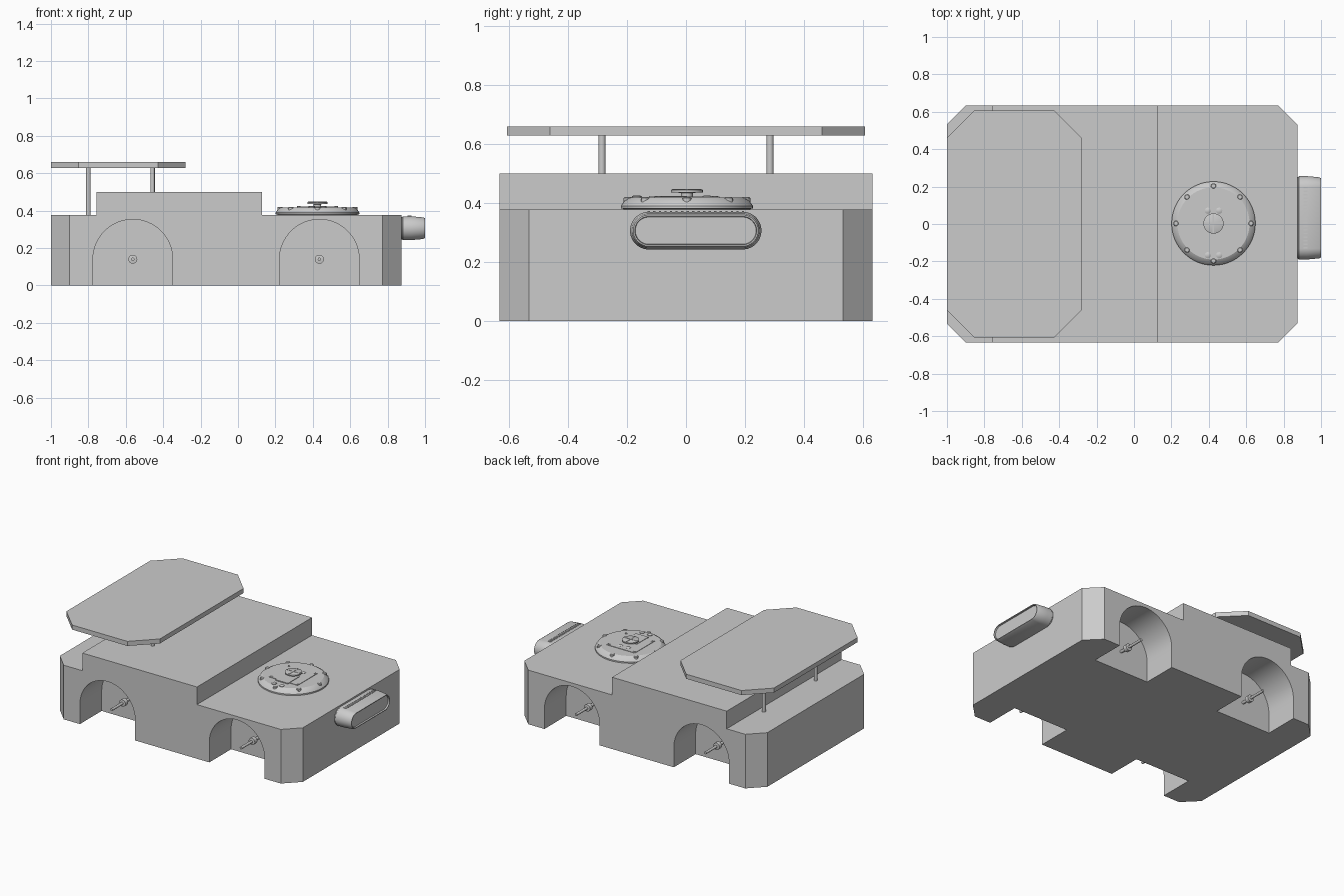
import bpy, bmesh, math
from mathutils import Vector, Matrix

cube = bpy.data.objects.get("Cube")
if cube:
    bpy.data.objects.remove(cube, do_unlink=True)

grey = bpy.data.materials.new("plain grey")
grey.use_nodes = True
GREY = (0.6, 0.6, 0.6, 1)
grey.diffuse_color = GREY
grey.node_tree.nodes["Principled BSDF"].inputs["Base Color"].default_value = GREY


def loft(name, rings, smooth=False):
    """Closed solid through equal-length rings of points."""
    bm = bmesh.new()
    loops = [[bm.verts.new(p) for p in ring] for ring in rings]
    n = len(loops[0])
    for a, b in zip(loops, loops[1:]):
        for i in range(n):
            j = (i + 1) % n
            bm.faces.new((a[i], a[j], b[j], b[i]))
    bm.faces.new(loops[0][::-1])
    bm.faces.new(loops[-1])
    bmesh.ops.recalc_face_normals(bm, faces=bm.faces)
    mesh = bpy.data.meshes.new(name)
    bm.to_mesh(mesh)
    bm.free()
    ob = bpy.data.objects.new(name, mesh)
    bpy.context.collection.objects.link(ob)
    mesh.materials.append(grey)
    if smooth:
        bpy.ops.object.select_all(action='DESELECT')
        ob.select_set(True)
        bpy.context.view_layer.objects.active = ob
        bpy.ops.object.shade_smooth_by_angle(angle=math.radians(30))
    return ob


def turned(name, base, axis, profile, sides=24):
    """Solid of revolution: profile is (radius, distance along axis)."""
    turn = Vector((0, 0, 1)).rotation_difference(Vector(axis)).to_matrix()
    base = Vector(base)
    rings = []
    for r, h in profile:
        rings.append([base + turn @ Vector((r * math.cos(t), r * math.sin(t), h))
                      for t in (math.tau * i / sides for i in range(sides))])
    return loft(name, rings, True)


def octagon(name, x0, x1, half, cut, z0, z1):
    """Slab with cut corners."""
    pts = [(x0 + cut, -half), (x1 - cut, -half), (x1, cut - half), (x1, half - cut),
           (x1 - cut, half), (x0 + cut, half), (x0, half - cut), (x0, cut - half)]
    return loft(name, [[(x, y, z) for x, y in pts] for z in (z0, z1)])


def box(name, x0, x1, y0, y1, z0, z1):
    pts = [(x0, y0), (x1, y0), (x1, y1), (x0, y1)]
    return loft(name, [[(x, y, z) for x, y in pts] for z in (z0, z1)])


def combine(ob, other, operation):
    mod = ob.modifiers.new("cut", 'BOOLEAN')
    mod.object, mod.operation, mod.solver = other, operation, 'EXACT'
    bpy.context.view_layer.objects.active = ob
    bpy.ops.object.modifier_apply(modifier=mod.name)
    bpy.data.objects.remove(other, do_unlink=True)


# Body with raised cabin and four wheel arches
TOP, HALF, HUB_Z, ARCH_R = 0.377, 0.633, 0.14, 0.213
body = octagon("body", -1, 0.873, HALF, 0.1, 0, TOP)
combine(body, box("cabin", -0.757, 0.127, -HALF, HALF, 0.2, 0.5), 'UNION')
for x in (-0.5625, 0.435):
    outline = [(x - ARCH_R, -0.1), (x + ARCH_R, -0.1)]
    outline += [(x + ARCH_R * math.cos(t), HUB_Z + ARCH_R * math.sin(t))
                for t in (math.pi * i / 32 for i in range(33))]
    for s in (-1, 1):
        cutter = loft("arch_cutter", [[(px, s * y, pz) for px, pz in outline]
                                      for y in (0.393, 0.8)])
        combine(body, cutter, 'DIFFERENCE')
        # Stub axle: thin pin with a collar near the arch wall
        turned("axle", (x, s * 0.38, HUB_Z), (0, s, 0),
               [(0.01, 0), (0.01, 0.06), (0.024, 0.062), (0.024, 0.09),
                (0.009, 0.092), (0.009, 0.21)], 16)
bpy.ops.object.select_all(action='DESELECT')
body.select_set(True)
bpy.context.view_layer.objects.active = body
bpy.ops.object.shade_smooth_by_angle(angle=math.radians(30))

# Rear wing on four posts
octagon("wing", -1, -0.28, 0.608, 0.147, 0.628, 0.66)
for x, z in ((-0.8, TOP), (-0.457, 0.5)):
    for y in (-0.285, 0.285):
        turned("wing_post", (x, y, z - 0.01), (0, 0, 1), [(0.012, 0), (0.012, 0.645 - z)], 16)


# Front lamp bar: rounded capsule with a shallow recessed face
def capsule(x, r, straight=0.159):
    ring = []
    for i in range(32):
        t = math.tau * (i + 0.5) / 32
        side = straight if math.cos(t) > 0 else -straight
        ring.append((x, 0.033 + side + r * math.cos(t), 0.306 + r * math.sin(t)))
    return ring


loft("front_bar", [capsule(x, r) for x, r in (
    (0.86, 0.06), (0.878, 0.06), (0.882, 0.064), (0.925, 0.064), (0.99, 0.058),
    (1.0, 0.053), (1.0, 0.048), (0.99, 0.046))], True)
for i in range(18):
    y = -0.13 + i * 0.0188
    box("bar_vent", 0.905, 0.927, y, y + 0.008, 0.36, 0.373)

# Round hatch on the front deck
CX, CY = 0.425, 0.003
turned("hatch", (CX, CY, TOP - 0.005), (0, 0, 1),
       [(0.215, 0), (0.215, 0.008), (0.224, 0.009), (0.224, 0.018),
        (0.212, 0.035), (0.193, 0.046)], 64)
box("hatch_panel", CX - 0.11, CX + 0.11, CY - 0.11, CY + 0.11, 0.41, 0.421)
for i in range(8):
    t = math.tau * i / 8
    turned("hatch_bolt", (CX + 0.2 * math.cos(t), CY + 0.2 * math.sin(t), 0.4), (0, 0, 1),
           [(0.015, 0), (0.015, 0.016), (0.011, 0.02)], 12)
for sx in (-1, 1):
    for sy in (-1, 1):
        turned("panel_stud", (CX + sx * 0.1, CY + sy * 0.095, 0.41), (0, 0, 1),
               [(0.01, 0), (0.01, 0.014)], 4)
    for y in (0.068, -0.17):
        turned("hinge_bolt", (CX + sx * 0.03, CY + y, 0.41), (0, 0, 1),
               [(0.017, 0), (0.017, 0.012), (0.009, 0.016)], 12)

# Hatch latch and turning knob with a cross slot
box("latch", CX - 0.048, CX + 0.048, CY - 0.128, CY, 0.41, 0.424)
turned("knob", (CX, CY, 0.41), (0, 0, 1),
       [(0.02, 0), (0.02, 0.024), (0.054, 0.026), (0.054, 0.034), (0.05, 0.036)], 32)
for a, b in ((0.05, 0.004), (0.004, 0.05)):
    box("knob_cross", CX - a, CX + a, CY - b, CY + b, 0.445, 0.448)
